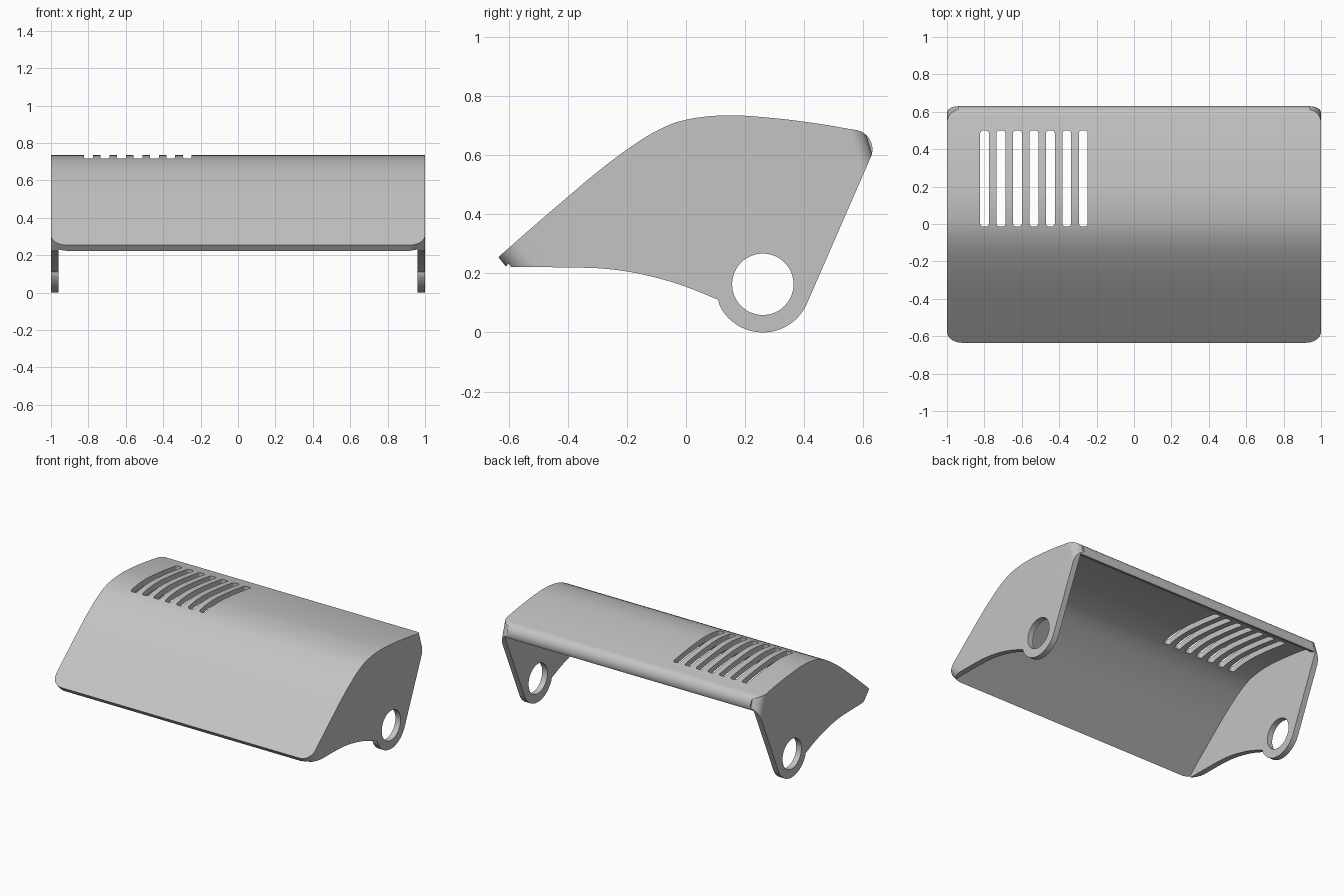
import bpy, bmesh, math
from mathutils import Vector as V

if "Cube" in bpy.data.objects:
    bpy.data.objects.remove(bpy.data.objects["Cube"])

X, Y, Z = V((1, 0, 0)), V((0, 1, 0)), V((0, 0, 1))


def prism(name, pts, e1, e2, e3, d0, d1, origin=V((0, 0, 0))):
    """Extrude a 2D profile (along e1, e2) from d0 to d1 along e3."""
    bm = bmesh.new()
    rings = [[bm.verts.new(origin + e1 * a + e2 * b + e3 * d) for a, b in pts] for d in (d0, d1)]
    bm.faces.new(rings[0])
    bm.faces.new(rings[1][::-1])
    n = len(pts)
    for i in range(n):
        j = (i + 1) % n
        bm.faces.new((rings[0][i], rings[1][i], rings[1][j], rings[0][j]))
    bmesh.ops.recalc_face_normals(bm, faces=bm.faces)
    me = bpy.data.meshes.new(name)
    bm.to_mesh(me)
    bm.free()
    ob = bpy.data.objects.new(name, me)
    bpy.context.collection.objects.link(ob)
    return ob


def arc(cx, cy, r, a0, a1, n):
    return [(cx + r * math.cos(math.radians(a0 + (a1 - a0) * i / n)),
             cy + r * math.sin(math.radians(a0 + (a1 - a0) * i / n))) for i in range(n + 1)]


def smooth(pts, n=6):
    """Catmull-Rom curve through the points."""
    p = [V(q) for q in pts]
    p = [2 * p[0] - p[1]] + p + [2 * p[-1] - p[-2]]
    out = []
    for i in range(1, len(p) - 2):
        a, b, c, d = p[i - 1:i + 3]
        for k in range(n):
            t = k / n
            out.append(tuple(0.5 * (2 * b + (c - a) * t + (2 * a - 5 * b + 4 * c - d) * t * t
                                    + (3 * b - a - 3 * c + d) * t ** 3)))
    return out + [tuple(pts[-1])]


def cut(target, cutter):
    mod = target.modifiers.new("cut", 'BOOLEAN')
    mod.operation, mod.solver, mod.object = 'DIFFERENCE', 'EXACT', cutter
    bpy.context.view_layer.objects.active = target
    bpy.ops.object.modifier_apply(modifier=mod.name)
    bpy.data.objects.remove(cutter)


# Side profile (y, z): top skin with rounded rear, then ear and lower edge
top = smooth([(-0.635, 0.255), (-0.52, 0.356), (-0.4, 0.459), (-0.3, 0.543), (-0.2, 0.619),
              (-0.1, 0.682), (0, 0.72), (0.14, 0.735), (0.3, 0.725), (0.45, 0.706), (0.574, 0.685)])
skin = top[:-1] + arc(0.565, 0.62, 0.066, 82, -23.6, 12)
ear = arc(0.26, 0.163, 0.163, -23.6, -160.5, 28)
lower = smooth([(0.11, 0.11), (0.02, 0.147), (-0.07, 0.177), (-0.18, 0.203),
                (-0.28, 0.216), (-0.38, 0.22)])
hood = prism("hood", skin + ear[:-1] + lower + [(-0.609, 0.222)], Y, Z, X, -1, 1)

# Hollow underside, leaving the skin and two side plates
T = 0.04
inner = []
for i, p in enumerate(skin):
    t = (V(skin[min(i + 1, len(skin) - 1)]) - V(skin[max(i - 1, 0)])).normalized()
    inner.append((p[0] + t.y * T, p[1] - t.x * T))
start = (inner[0][0] - 0.076, inner[0][1] - 0.065)
end = (inner[-1][0] + 0.183, inner[-1][1] - 0.08)
cavity = [start] + inner + [end, (0.85, -0.2), (-0.7, -0.2)]
cut(hood, prism("cavity_cutter", cavity, Y, Z, X, -0.96, 0.96))

# Pivot holes
cut(hood, prism("hole_cutter", arc(0.26, 0.163, 0.104, 0, 360, 48)[:-1], Y, Z, X, -1.2, 1.2))


# Rounded corners, front and rear
def corner(r):
    return [(-0.05, -0.05), (r, -0.05)] + arc(r, r, r, -90, -180, 10) + [(-0.05, r)]


for s in (-1, 1):
    cut(hood, prism("front_corner_cutter", corner(0.08), -s * X, V((0, 0.75, 0.66)),
                    V((0, 0.66, -0.75)), -0.05, 0.3, V((s, -0.635, 0.255))))
    cut(hood, prism("rear_corner_cutter", corner(0.06), -s * X, -Y,
                    V((0, -0.3, 0.954)), -0.3, 0.3, V((s, 0.631, 0.6))))

# Row of seven vent slots
for i in range(7):
    x, w, r = -0.799 + i * 0.088, 0.0235, 0.016
    slot = []
    for cx, cy, a in ((x + w - r, 0.5 - r, 0), (x - w + r, 0.5 - r, 90),
                      (x - w + r, -0.013 + r, 180), (x + w - r, -0.013 + r, 270)):
        slot += arc(cx, cy, r, a, a + 90, 5)
    cut(hood, prism("slot_cutter", slot, X, Y, Z, 0.55, 0.9))

# Plain grey finish
grey = bpy.data.materials.new("grey")
grey.diffuse_color = (0.55, 0.55, 0.55, 1)
grey.use_nodes = True
grey.node_tree.nodes["Principled BSDF"].inputs["Base Color"].default_value = grey.diffuse_color
hood.data.materials.clear()
hood.data.materials.append(grey)
for f in hood.data.polygons:
    f.material_index = 0
bpy.ops.object.select_all(action='DESELECT')
hood.select_set(True)
bpy.context.view_layer.objects.active = hood
bpy.ops.object.shade_smooth_by_angle(angle=math.radians(25))
